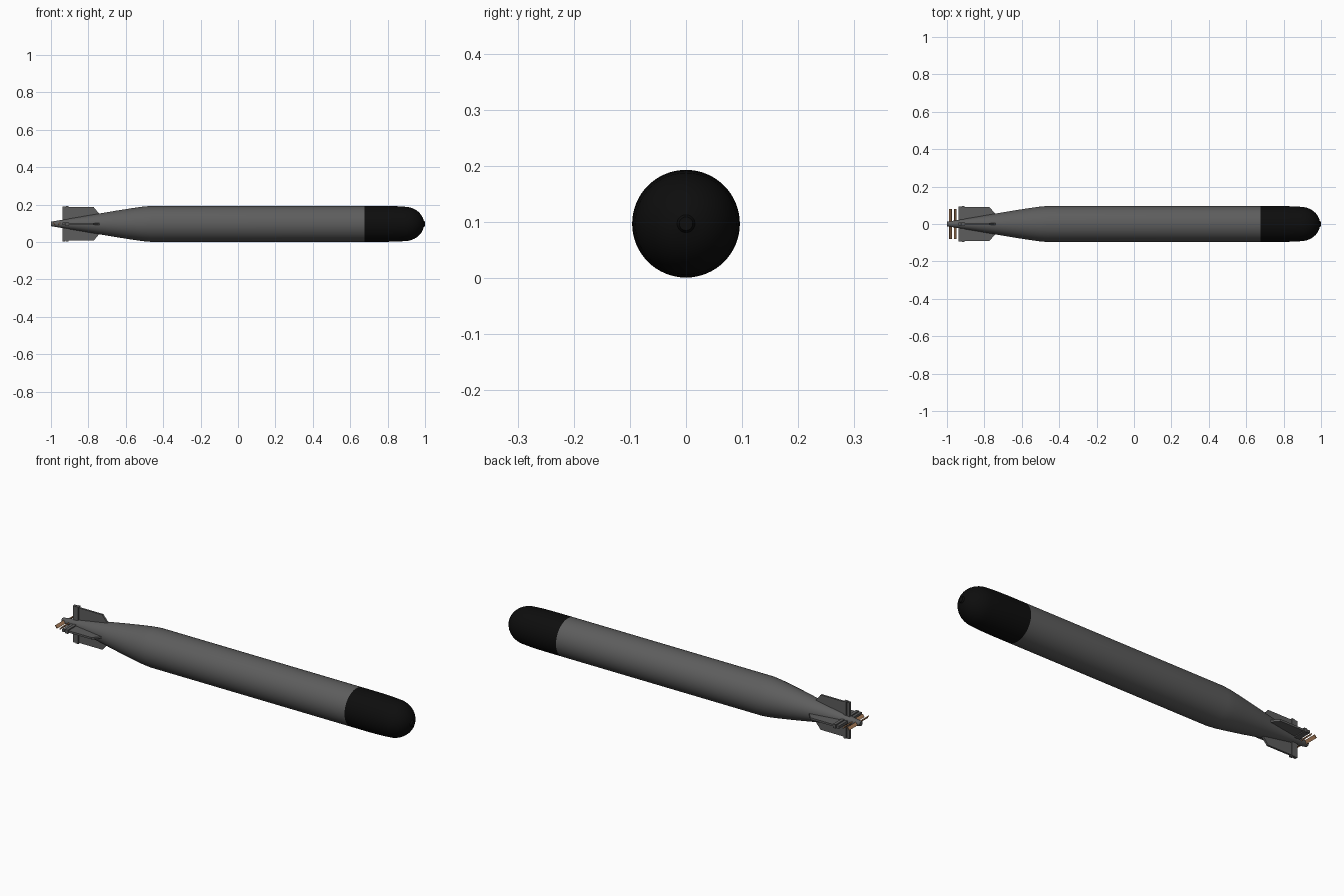
import bpy, bmesh, math
from mathutils import Matrix, Vector

old = bpy.data.objects.get("Cube")
if old:
    bpy.data.objects.remove(old, do_unlink=True)

AXIS_Z = 0.097
RADIUS = 0.096


def material(name, rgb, rough=0.6):
    m = bpy.data.materials.new(name)
    m.use_nodes = True
    m.diffuse_color = (*rgb, 1)
    bsdf = m.node_tree.nodes["Principled BSDF"]
    bsdf.inputs["Base Color"].default_value = (*rgb, 1)
    bsdf.inputs["Roughness"].default_value = rough
    return m


GREY = material("hull grey", (0.11, 0.11, 0.11))
BLACK = material("nose black", (0.004, 0.004, 0.004))
COPPER = material("propeller copper", (0.42, 0.22, 0.11))


def finish(name, bm, mat, turn=0.0, smooth=False):
    """Turn the part about the long axis and lift it to the axis height."""
    bmesh.ops.recalc_face_normals(bm, faces=bm.faces)
    bm.transform(Matrix.Translation((0, 0, AXIS_Z)) @ Matrix.Rotation(turn, 4, 'X'))
    mesh = bpy.data.meshes.new(name)
    bm.to_mesh(mesh)
    bm.free()
    mesh.materials.append(mat)
    ob = bpy.data.objects.new(name, mesh)
    bpy.context.collection.objects.link(ob)
    if smooth:
        bpy.ops.object.select_all(action='DESELECT')
        ob.select_set(True)
        bpy.context.view_layer.objects.active = ob
        bpy.ops.object.shade_smooth_by_angle(angle=math.radians(35))
    return ob


def lathe(name, profile, mat, sides=64):
    """Spin (x, radius) points around the long axis."""
    bm = bmesh.new()
    rings = []
    for x, r in profile:
        angles = [2 * math.pi * i / sides for i in range(sides)]
        rings.append([bm.verts.new((x, r * math.cos(a), r * math.sin(a))) for a in angles])
    for a, b in zip(rings, rings[1:]):
        for i in range(sides):
            j = (i + 1) % sides
            bm.faces.new((a[i], a[j], b[j], b[i]))
    bm.faces.new(rings[0])
    bm.faces.new(rings[-1])
    return finish(name, bm, mat, smooth=True)


def plate(name, outline, thick, mat, turn):
    """Extrude an (x, z) outline across y."""
    bm = bmesh.new()
    face = bm.faces.new([bm.verts.new((x, -thick / 2, z)) for x, z in outline])
    new = bmesh.ops.extrude_face_region(bm, geom=[face])["geom"]
    verts = [v for v in new if isinstance(v, bmesh.types.BMVert)]
    bmesh.ops.translate(bm, verts=verts, vec=(0, thick, 0))
    return finish(name, bm, mat, turn)


# Hull: tapered tail running into a straight barrel
lathe("hull", [(-1.0, 0.012), (-0.94, 0.022), (-0.85, 0.037), (-0.75, 0.054),
               (-0.65, 0.071), (-0.56, 0.085), (-0.51, 0.092), (-0.465, RADIUS),
               (0.675, RADIUS)], GREY)

# Nose: short barrel, then a blunt rounded end with a small flat tip
nose = [(0.675, RADIUS), (0.78, RADIUS), (0.85, 0.0945)]
for i in range(9):
    a = math.radians(10 * i)
    nose.append((0.89 + 0.105 * math.sin(a), 0.092 * math.cos(a)))
lathe("nose", nose + [(1.0, 0.012)], BLACK)

# Four fins, each with a hinge post and a rudder behind it
for i, side in enumerate(("top", "right", "bottom", "left")):
    turn = i * math.pi / 2
    plate(side + "_fin", [(-0.905, 0.02), (-0.70, 0.02), (-0.745, 0.058),
                          (-0.772, 0.09), (-0.905, 0.09)], 0.010, GREY, turn)
    plate(side + "_hinge_post", [(-0.921, 0.015), (-0.905, 0.015),
                                 (-0.905, 0.095), (-0.921, 0.095)], 0.020, GREY, turn)
    plate(side + "_rudder", [(-0.938, 0.015), (-0.924, 0.015),
                             (-0.924, 0.094), (-0.938, 0.094)], 0.014, GREY, turn)
    plate(side + "_rudder_web", [(-0.925, 0.015), (-0.920, 0.015),
                                 (-0.920, 0.09), (-0.925, 0.09)], 0.006, GREY, turn)

# Two counter-turning propellers, two pitched blades each
for name, x, pitch in (("front_propeller", -0.956, 1), ("rear_propeller", -0.982, -1)):
    for side, turn in (("left", -math.pi / 2), ("right", math.pi / 2)):
        bm = bmesh.new()
        bmesh.ops.create_cube(bm, size=1.0)
        bm.transform(Matrix.Translation((x, 0, 0.043))
                     @ Matrix.Rotation(pitch * math.radians(50), 4, 'Z')
                     @ Matrix.Diagonal(Vector((0.018, 0.005, 0.074, 1))))
        finish(name + "_" + side + "_blade", bm, COPPER, turn)
